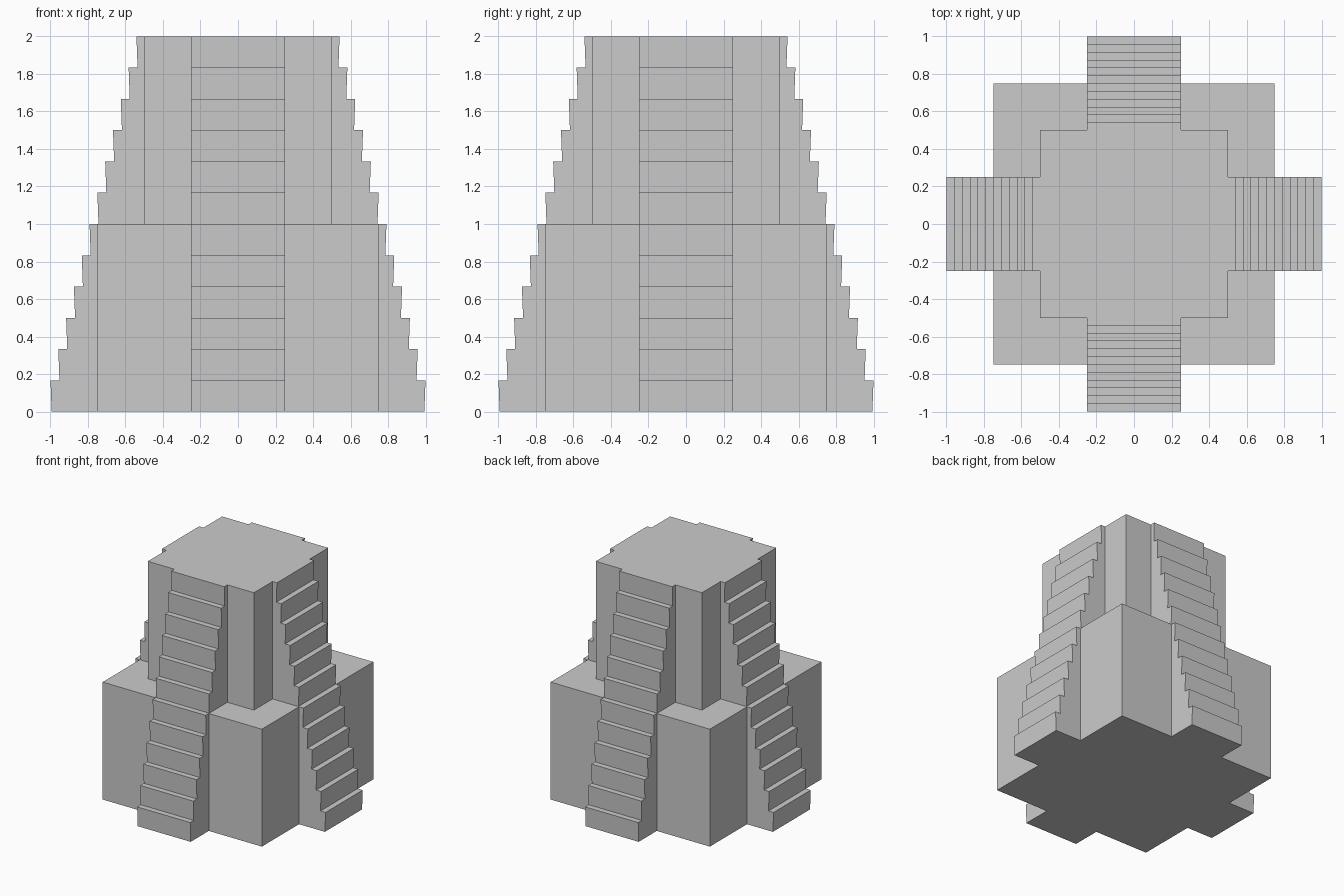
import bpy, bmesh
from mathutils import Matrix
from math import pi

if "Cube" in bpy.data.objects:
    bpy.data.objects.remove(bpy.data.objects["Cube"])

STEPS, HALF_W, LEAN = 12, 0.25, 0.006


def make_object(name, bm):
    bmesh.ops.recalc_face_normals(bm, faces=bm.faces)
    me = bpy.data.meshes.new(name)
    bm.to_mesh(me)
    bm.free()
    ob = bpy.data.objects.new(name, me)
    bpy.context.collection.objects.link(ob)
    return ob


def box(name, half, z0, z1):
    bm = bmesh.new()
    bmesh.ops.create_cube(bm, size=1, matrix=Matrix.Translation((0, 0, (z0 + z1) / 2))
                          @ Matrix.Diagonal((half * 2, half * 2, z1 - z0, 1)))
    return make_object(name, bm)


def staircase(name, angle):
    # stepped side profile, risers leaning out slightly at the top
    rise, run = 2 / STEPS, 0.5 / STEPS
    profile = [(0.3, 0)]
    for i in range(STEPS):
        x = 1 - i * run
        profile += [(x - LEAN, i * rise), (x, (i + 1) * rise)]
    profile.append((0.3, 2))
    bm = bmesh.new()
    face = bm.faces.new([bm.verts.new((x, -HALF_W, z)) for x, z in profile])
    ext = bmesh.ops.extrude_face_region(bm, geom=[face])
    moved = [v for v in ext["geom"] if isinstance(v, bmesh.types.BMVert)]
    bmesh.ops.translate(bm, verts=moved, vec=(0, 2 * HALF_W, 0))
    bmesh.ops.rotate(bm, verts=bm.verts, matrix=Matrix.Rotation(angle, 3, 'Z'))
    return make_object(name, bm)


# two stacked tiers, with the four stairs fused in as one solid
body = box("stepped_tower", 0.75, 0, 1)
parts = [box("upper_tier", 0.5, 0.5, 2)]
parts += [staircase(f"staircase_{side}", k * pi / 2)
          for k, side in enumerate(("right", "back", "left", "front"))]
bpy.context.view_layer.objects.active = body
for part in parts:
    mod = body.modifiers.new("fuse_" + part.name, 'BOOLEAN')
    mod.operation, mod.solver, mod.object = 'UNION', 'EXACT', part
    bpy.ops.object.modifier_apply(modifier=mod.name)
    bpy.data.objects.remove(part)
